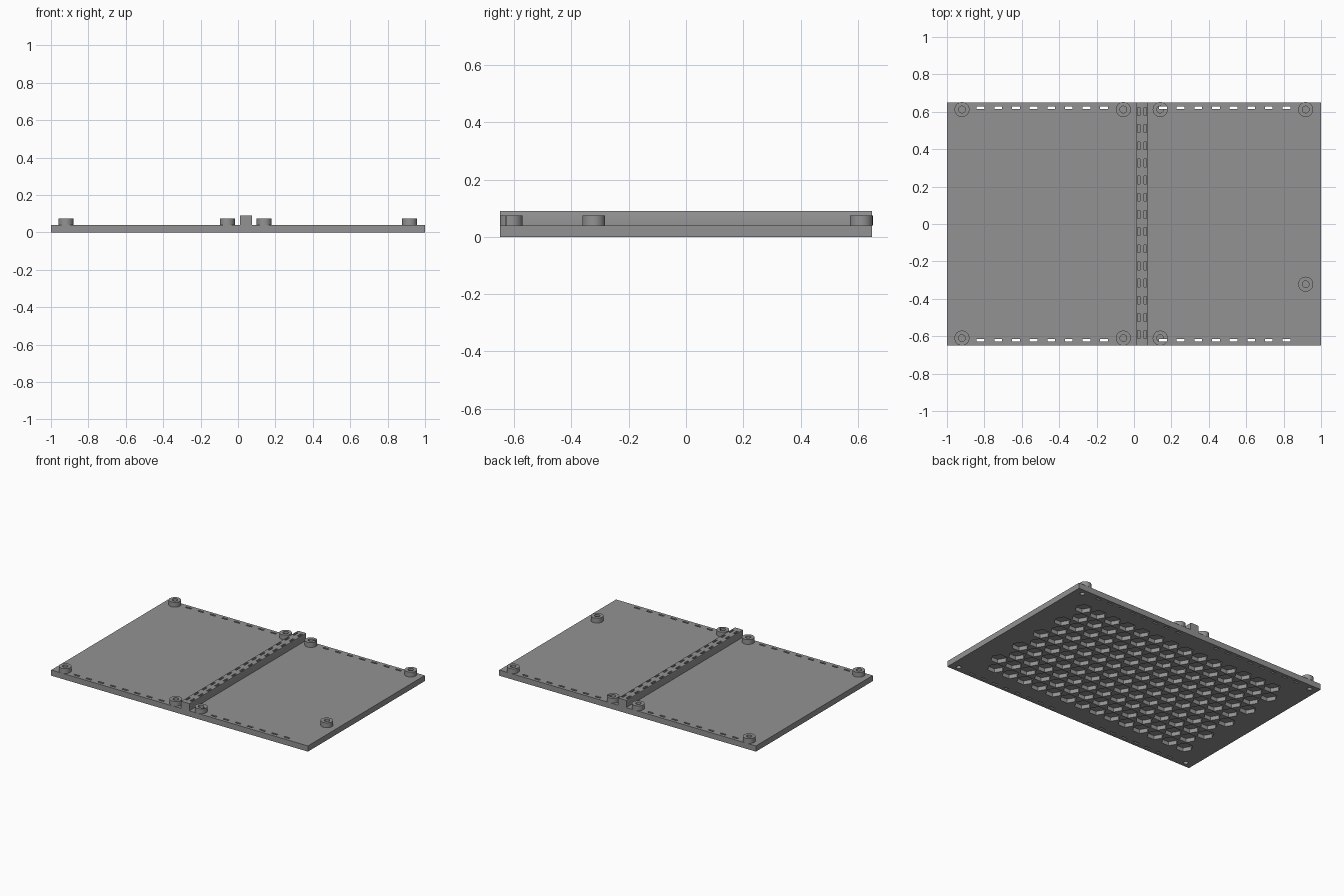
import bpy, bmesh, math
from mathutils import Matrix, Vector

if "Cube" in bpy.data.objects:
    bpy.data.objects.remove(bpy.data.objects["Cube"])

grey = bpy.data.materials.new("mid_grey")
grey.diffuse_color = (0.29, 0.29, 0.29, 1)
grey.use_nodes = True
grey.node_tree.nodes["Principled BSDF"].inputs["Base Color"].default_value = grey.diffuse_color


def box(bm, cx, cy, z0, z1, sx, sy):
    m = Matrix.Translation((cx, cy, (z0 + z1) / 2)) @ Matrix.Diagonal((sx, sy, z1 - z0, 1))
    bmesh.ops.create_cube(bm, size=1, matrix=m)


def prism(bm, cx, cy, z0, z1, r, sides, turn=0.0):
    m = Matrix.Translation((cx, cy, (z0 + z1) / 2)) @ Matrix.Rotation(turn, 4, 'Z')
    bmesh.ops.create_cone(bm, cap_ends=True, segments=sides, radius1=r, radius2=r,
                          depth=z1 - z0, matrix=m)


def make(name, bm):
    me = bpy.data.meshes.new(name)
    bm.to_mesh(me)
    bm.free()
    ob = bpy.data.objects.new(name, me)
    bpy.context.collection.objects.link(ob)
    me.materials.append(grey)
    return ob


def cut(target, cutter):
    mod = target.modifiers.new("cut", 'BOOLEAN')
    mod.operation, mod.solver, mod.object = 'DIFFERENCE', 'EXACT', cutter
    bpy.context.view_layer.objects.active = target
    bpy.ops.object.modifier_apply(modifier=mod.name)


def smooth(ob):
    bpy.ops.object.select_all(action='DESELECT')
    ob.select_set(True)
    bpy.context.view_layer.objects.active = ob
    bpy.ops.object.shade_smooth_by_angle(angle=math.radians(30))


BASE, RIB, BOSS = 0.04, 0.091, 0.074

# Base plate
bm = bmesh.new()
box(bm, 0, 0, 0, BASE, 2, 1.3)
plate = make("base_plate", bm)

# Honeycomb pockets and corner holes in the underside
bm = bmesh.new()
pitch, cols, rows = 0.12, 14, 10
for j in range(rows):
    y = (j - (rows - 1) / 2) * pitch * math.sqrt(3) / 2
    for i in range(cols):
        x = (i - (cols - 1) / 2) * pitch + (0.25 if j % 2 else -0.25) * pitch
        prism(bm, x, y, -0.02, 0.028, 0.055, 6, math.pi / 6)
for sx in (-1, 1):
    for sy in (-1, 1):
        prism(bm, sx * 0.94, sy * 0.61, -0.02, 0.028, 0.016, 24)
pockets = make("pocket_cutter", bm)
cut(plate, pockets)

# Rows of through slots along the front and back edges
bm = bmesh.new()
for y in (-0.622, 0.622):
    for start in (-0.82, 0.155):
        for i in range(8):
            box(bm, start + i * 0.0943, y, -0.05, 0.15, 0.042, 0.013)
slots = make("edge_slot_cutter", bm)
cut(plate, slots)

# Raised rib with two rows of blind slots
bm = bmesh.new()
box(bm, 0.043, 0, BASE, RIB, 0.066, 1.3)
edges = [e for e in bm.edges if all(v.co.z > RIB - 1e-4 for v in e.verts)
         and abs(e.verts[0].co.y - e.verts[1].co.y) > 1]
bmesh.ops.bevel(bm, geom=edges, offset=0.004, segments=2, affect='EDGES', profile=0.5)
rib = make("centre_rib", bm)
bm = bmesh.new()
for x in (0.025, 0.061):
    for i in range(14):
        box(bm, x, 0.602 - i * 0.0918, 0.05, 0.15, 0.014, 0.042)
rib_slots = make("rib_slot_cutter", bm)
cut(rib, rib_slots)

# Round bosses with screw holes
spots = [(x, y) for x in (-0.92, -0.057, 0.14) for y in (-0.61, 0.612)]
spots += [(0.918, 0.612), (0.918, -0.322)]
bm_out, bm_in = bmesh.new(), bmesh.new()
for x, y in spots:
    prism(bm_out, x, y, BASE, BOSS, 0.04, 48)
    prism(bm_in, x, y, BASE - 0.02, BOSS + 0.02, 0.018, 32)
bosses = make("screw_bosses", bm_out)
holes = make("boss_hole_cutter", bm_in)
cut(bosses, holes)
cut(bosses, slots)

for cutter in (pockets, slots, rib_slots, holes):
    bpy.data.objects.remove(cutter, do_unlink=True)
for ob in (plate, rib, bosses):
    smooth(ob)
